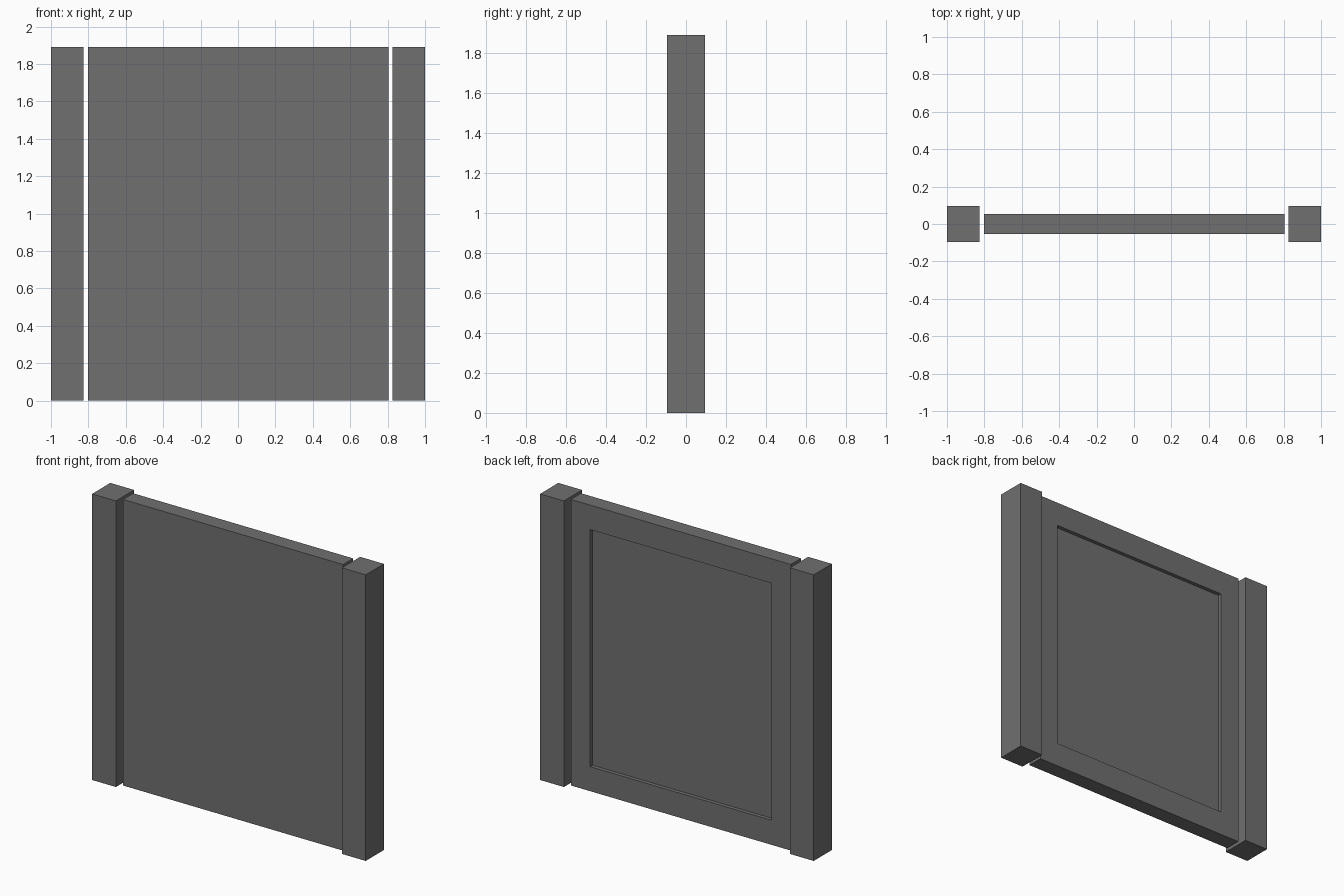
import bpy, bmesh
from mathutils import Vector

if "Cube" in bpy.data.objects:
    bpy.data.objects.remove(bpy.data.objects["Cube"])

H = 1.89  # overall height

# Dark grey paint
paint = bpy.data.materials.new("dark_grey")
paint.diffuse_color = (0.16, 0.16, 0.16, 1)
paint.use_nodes = True
paint.node_tree.nodes["Principled BSDF"].inputs["Base Color"].default_value = paint.diffuse_color


def box(name, x0, x1, half_y, recess=None):
    """Box standing on the ground; recess = (side margin, top/bottom margin, depth) in the back face."""
    bm = bmesh.new()
    bmesh.ops.create_cube(bm, size=1)
    for v in bm.verts:
        v.co = Vector((x1 if v.co.x > 0 else x0,
                       half_y if v.co.y > 0 else -half_y,
                       H if v.co.z > 0 else 0))
    if recess:
        side, ends, depth = recess
        bm.normal_update()
        back = max(bm.faces, key=lambda f: f.calc_center_median().y)
        # flat border, then a straight-walled step inward
        bmesh.ops.inset_individual(bm, faces=[back], thickness=side)
        for v in back.verts:
            v.co.x = x1 - side if v.co.x > 0 else x0 + side
            v.co.z = H - ends if v.co.z > H / 2 else ends
        bmesh.ops.inset_individual(bm, faces=[back], thickness=0)
        bmesh.ops.translate(bm, verts=back.verts, vec=(0, -depth, 0))
    bmesh.ops.recalc_face_normals(bm, faces=bm.faces)
    mesh = bpy.data.meshes.new(name)
    bm.to_mesh(mesh)
    bm.free()
    mesh.materials.append(paint)
    obj = bpy.data.objects.new(name, mesh)
    bpy.context.collection.objects.link(obj)
    return obj


# Square posts at each end
box("left_post", -1.0, -0.826, 0.095)
box("right_post", 0.826, 1.0, 0.095)

# Wall panel with a shallow recess on the back
box("wall_panel", -0.803, 0.805, 0.053, recess=(0.14, 0.162, 0.025))
